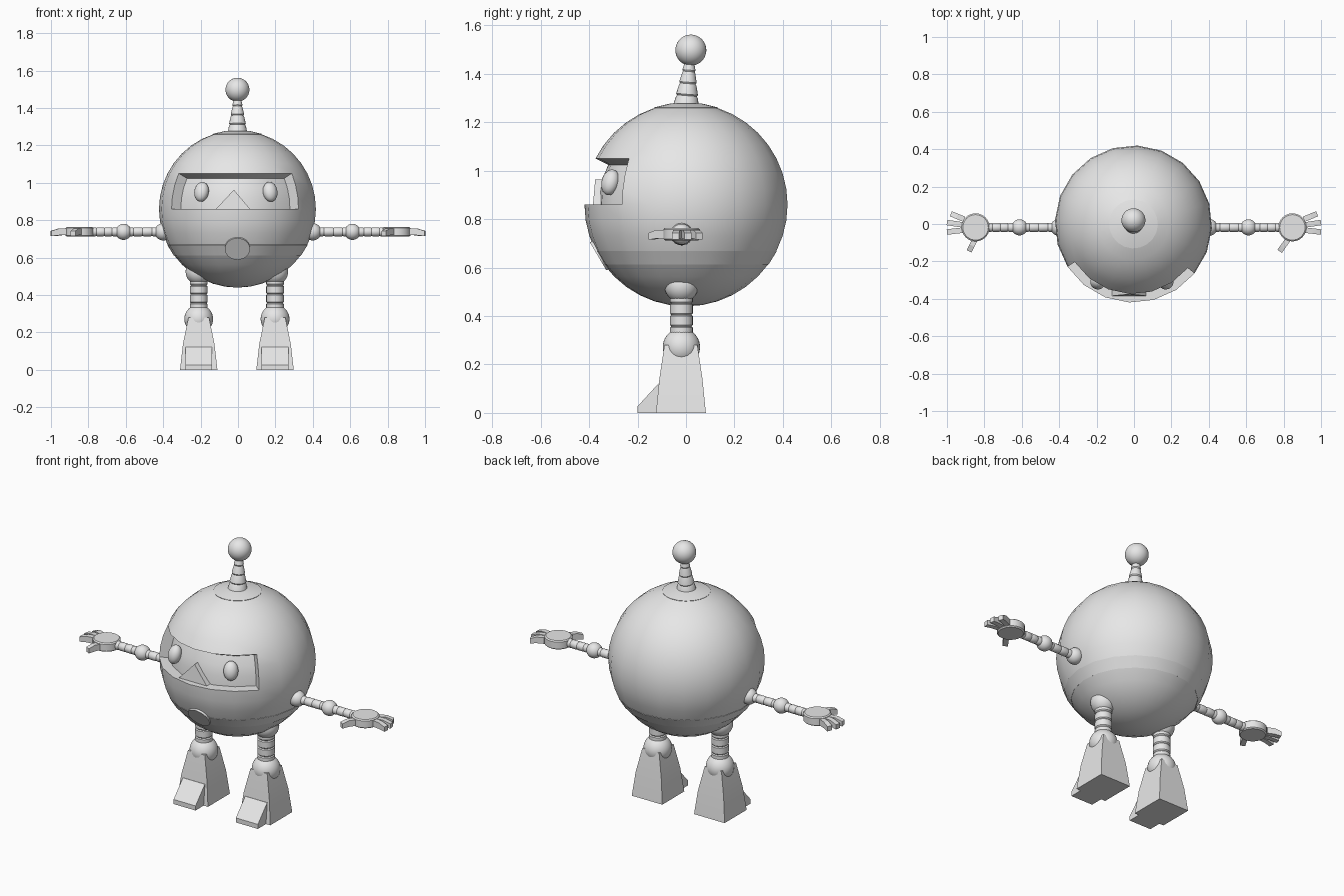
import bpy, bmesh, math
from mathutils import Matrix, Vector

if "Cube" in bpy.data.objects:
    bpy.data.objects.remove(bpy.data.objects["Cube"])

GREY = bpy.data.materials.new("light grey")
GREY.diffuse_color = (0.8, 0.8, 0.8, 1)
GREY.use_nodes = True
GREY.node_tree.nodes["Principled BSDF"].inputs["Base Color"].default_value = GREY.diffuse_color


def finish(name, bm, matrix=None, smooth=35):
    """Turn a bmesh into an object, smooth with sharp edges kept."""
    if matrix is not None:
        bm.transform(matrix)
    bmesh.ops.recalc_face_normals(bm, faces=bm.faces[:])
    for f in bm.faces:
        f.smooth = True
    for e in bm.edges:
        e.smooth = e.calc_face_angle(0) < math.radians(smooth)
    mesh = bpy.data.meshes.new(name)
    bm.to_mesh(mesh)
    bm.free()
    mesh.materials.append(GREY)
    ob = bpy.data.objects.new(name, mesh)
    bpy.context.collection.objects.link(ob)
    return ob


def move(*p):
    return Matrix.Translation(p)


def turn(degrees, axis):
    return Matrix.Rotation(math.radians(degrees), 4, axis)


def ball(name, centre, r, scale=(1, 1, 1), tilt=Matrix()):
    bm = bmesh.new()
    bmesh.ops.create_uvsphere(bm, u_segments=32, v_segments=20, radius=r)
    return finish(name, bm, move(*centre) @ tilt @ Matrix.Diagonal((*scale, 1)))


def lathe(name, profile, matrix, steps=24):
    """Spin (radius, height) points around z."""
    bm = bmesh.new()
    vs = [bm.verts.new((r, 0, z)) for r, z in profile]
    es = [bm.edges.new(p) for p in zip(vs, vs[1:])]
    bmesh.ops.spin(bm, geom=vs + es, cent=(0, 0, 0), axis=(0, 0, 1),
                   angle=2 * math.pi, steps=steps)
    bmesh.ops.remove_doubles(bm, verts=bm.verts[:], dist=1e-5)
    return finish(name, bm, matrix)


def ribbed(r0, r1, length, count):
    """Profile of a tube made of short segments with narrow creases."""
    pts = [(0, 0)]
    for i in range(count):
        a, b = i / count, (i + 1) / count
        ra, rb = r0 + (r1 - r0) * a, r0 + (r1 - r0) * b
        g = 0.12 / count
        pts += [(ra * 0.9, a * length), (ra, (a + g) * length),
                (rb, (b - g) * length), (rb * 0.9, b * length)]
    pts.append((0, length))
    return pts


def loft(name, rings, matrix=None):
    """Stack of four-cornered rings, closed at both ends."""
    bm = bmesh.new()
    loops = [[bm.verts.new(p) for p in ring] for ring in rings]
    for a, b in zip(loops, loops[1:]):
        for i in range(len(a)):
            j = (i + 1) % len(a)
            bm.faces.new((a[i], a[j], b[j], b[i]))
    bm.faces.new(loops[0])
    bm.faces.new(loops[-1])
    return finish(name, bm, matrix, 20)


def rect(w, d, z):
    return [(-w, -d, z), (w, -d, z), (w, d, z), (-w, d, z)]


# Body: round shell with sunken face panel, belt and top cap
R, CZ = 0.42, 0.86
bm = bmesh.new()
bmesh.ops.create_uvsphere(bm, u_segments=20, v_segments=20, radius=R,
                          matrix=turn(-3, 'Z'))


def push(lat_min, lat_max, lon_min, lon_max, factor):
    """Extrude the faces of a latitude/longitude patch radially."""
    patch = []
    for f in bm.faces:
        c = f.calc_center_median()
        lat = math.degrees(math.asin(c.z / c.length))
        lon = math.degrees(math.atan2(c.x, -c.y))
        if lat_min < lat < lat_max and lon_min < lon < lon_max:
            patch.append(f)
    out = bmesh.ops.extrude_face_region(bm, geom=patch)
    for v in out["geom"]:
        if isinstance(v, bmesh.types.BMVert):
            v.co *= factor
    left = [f for f in patch if f.is_valid]
    if left:
        bmesh.ops.delete(bm, geom=left, context='FACES')


push(0, 27, -57, 51, 0.86)
push(-36, -27, -181, 181, 1.004)
push(72, 90, -181, 181, 1.006)
finish("body", bm, move(-0.003, 0, CZ), 30)

# Eyes
for x, lon in ((-0.195, -35), (0.172, 29)):
    ball("eye", (x, -0.312, 0.952), 0.054, (0.74, 0.66, 1),
         turn(lon, 'Z') @ turn(-15, 'X'))

# Triangular nose
bm = bmesh.new()
tri = [(-0.117, 0.861), (0.064, 0.861), (-0.022, 0.963)]
face = bm.faces.new([bm.verts.new((x, -0.28, z)) for x, z in tri])
out = bmesh.ops.extrude_face_region(bm, geom=[face])
for v in out["geom"]:
    if isinstance(v, bmesh.types.BMVert):
        v.co.y = -0.384 if v.co.z < 0.9 else -0.375
if not any(f for f in bm.faces if all(abs(v.co.y + 0.28) < 1e-4 for v in f.verts)):
    bm.faces.new([v for v in bm.verts if abs(v.co.y + 0.28) < 1e-4])
finish("nose", bm)

# Belly disc laid against the shell
lat = math.radians(-30.5)
lathe("belly_disc", [(0, -0.02), (0.067, -0.02), (0.067, 0.003), (0, 0.003)],
      move(-0.003, -0.418 * math.cos(lat), CZ + 0.418 * math.sin(lat))
      @ turn(90 + 30.5, 'X'), 32)

# Antenna, leaning slightly back
lathe("antenna", ribbed(0.054, 0.018, 0.2, 4),
      move(-0.003, 0, 1.26) @ turn(-4.5, 'X'))
ball("antenna_ball", (-0.003, 0.02, 1.498), 0.064)

for s in (-1, 1):
    # Legs
    x, y = 0.204 * s - 0.006, -0.019
    ball("hip", (x, y, 0.525), 0.07)
    lathe("leg", ribbed(0.047, 0.047, 0.19, 4), move(x, y, 0.31))
    ball("knee", (x, y, 0.272), 0.077)
    loft("foot", [rect(0.1, 0.103, 0), rect(0.084, 0.089, 0.14),
                  rect(0.055, 0.068, 0.28)], move(x, y - 0.002, 0))

    # Sloped toe block
    side = [(-0.06, 0), (-0.2, 0), (-0.2, 0.027), (-0.113, 0.122), (-0.06, 0.122)]
    loft("toe", [[(x + k * 0.072, py, pz) for py, pz in side] for k in (-1, 1)])

    # Arms
    ay, az = -0.018, 0.738
    ball("shoulder", (0.4 * s, ay, az), 0.046)
    out_x = turn(90 * s, 'Y')
    lathe("upper_arm", ribbed(0.024, 0.024, 0.2, 4), move(0.41 * s, ay, az) @ out_x)
    ball("elbow", (0.612 * s, ay, az), 0.043)
    lathe("forearm", ribbed(0.024, 0.024, 0.17, 4), move(0.63 * s, ay, az) @ out_x)

    # Palm disc
    hx = 0.847 * s
    lathe("palm", [(0, -0.026), (0.068, -0.026), (0.075, -0.02), (0.075, 0.02),
                   (0.068, 0.026), (0, 0.026)], move(hx, ay, az), 32)

    # Fingers and thumb: base and tip in the palm plane, bent at the middle
    thumb = ((0.0, -0.06), (-0.035, -0.128)) if s < 0 else ((-0.02, -0.06), (-0.068, -0.128))
    fingers = [((0.06 * s, 0.043), (0.132 * s, 0.073)),
               ((0.06 * s, 0.012), (0.153 * s, 0.026)),
               ((0.06 * s, -0.014), (0.153 * s, -0.025)), thumb]
    for i, (a, b) in enumerate(fingers):
        a, b = Vector((*a, 0)), Vector((*b, 0))
        d = (b - a).normalized()
        n = Vector((-d.y, d.x, 0)) * 0.0145
        rings = []
        for t, drop in ((0, 0), (0.55, 0), (1, -0.009)):
            p = a.lerp(b, t) + Vector((hx, ay, az + drop))
            h = Vector((0, 0, 0.018 if t < 1 else 0.014))
            rings.append([p - n - h, p + n - h, p + n + h, p - n + h])
        loft("thumb" if i == 3 else "finger", rings)
